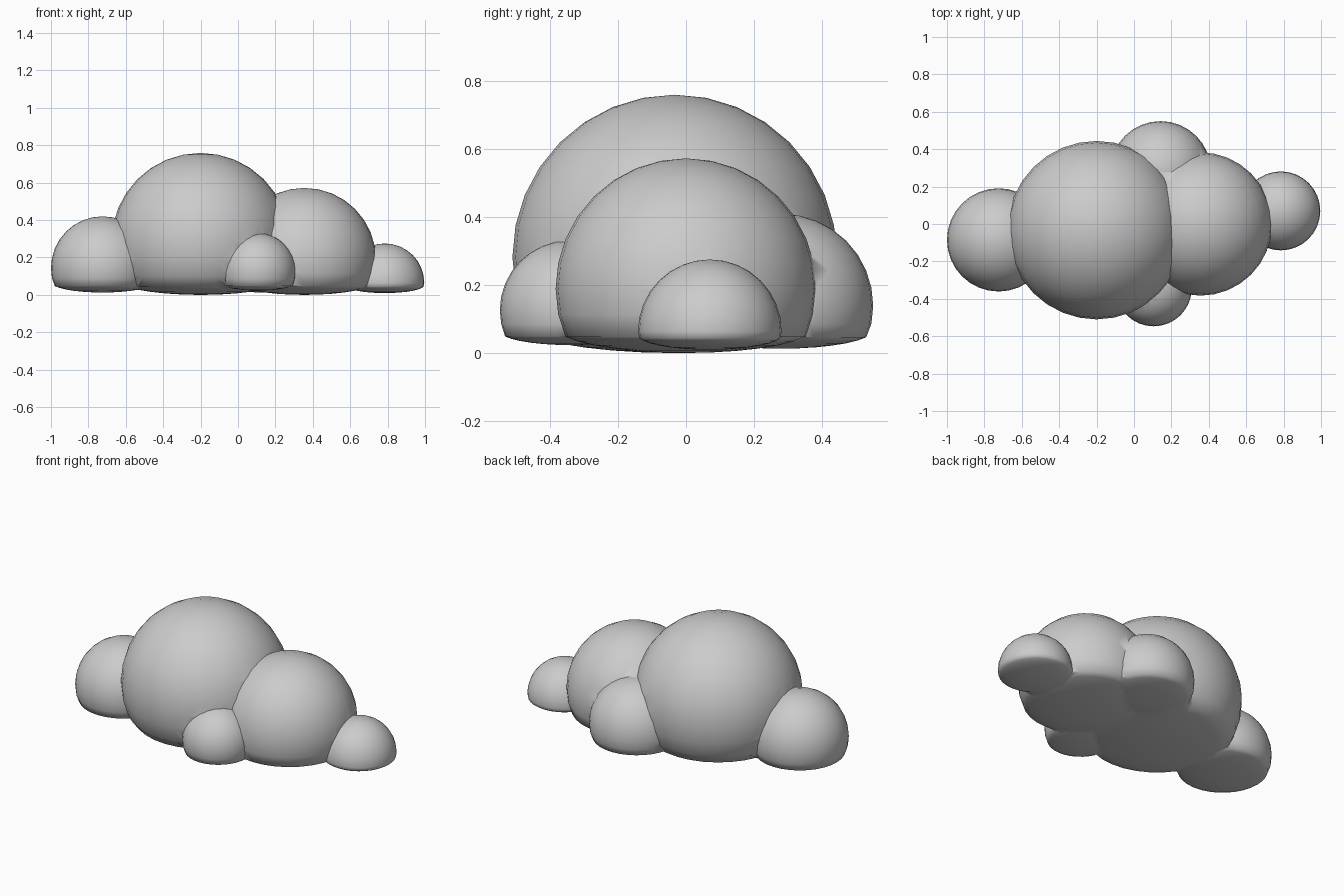
import bpy

if "Cube" in bpy.data.objects:
    bpy.data.objects.remove(bpy.data.objects["Cube"])

FLOOR = 0.05      # height where the underside starts to flatten
SQUASH = 0.2      # remaining depth of the underside

# puff name: centre x, y, z, radius
PUFFS = {
    "main_puff": (-0.20, -0.033, 0.283, 0.477),
    "right_puff": (0.355, 0.0, 0.19, 0.383),
    "left_puff": (-0.724, -0.085, 0.145, 0.276),
    "right_end_puff": (0.785, 0.07, 0.065, 0.211),
    "front_puff": (0.105, -0.343, 0.127, 0.204),
    "back_puff": (0.142, 0.28, 0.14, 0.27),
}


def puff(name, x, y, z, r):
    bpy.ops.mesh.primitive_uv_sphere_add(segments=32, ring_count=16, radius=r,
                                         location=(x, y, z))
    ob = bpy.context.object
    ob.name = name
    bpy.ops.object.transform_apply(location=True, rotation=True, scale=True)
    return ob


def activate(ob):
    bpy.ops.object.select_all(action='DESELECT')
    ob.select_set(True)
    bpy.context.view_layer.objects.active = ob


# Merge all puffs into one skin
parts = [puff(n, *v) for n, v in PUFFS.items()]
cloud = parts[0]
cloud.name = "cloud"
activate(cloud)
for other in parts[1:]:
    mod = cloud.modifiers.new("union", 'BOOLEAN')
    mod.operation = 'UNION'
    mod.solver = 'EXACT'
    mod.object = other
    bpy.ops.object.modifier_apply(modifier=mod.name)
    bpy.data.objects.remove(other, do_unlink=True)

# Flatten the underside into a shallow belly
for v in cloud.data.vertices:
    if v.co.z < FLOOR:
        v.co.z = FLOOR + (v.co.z - FLOOR) * SQUASH
low = min(v.co.z for v in cloud.data.vertices)
for v in cloud.data.vertices:
    v.co.z -= low
cloud.data.update()

activate(cloud)
bpy.ops.object.shade_smooth_by_angle(angle=1.05)
